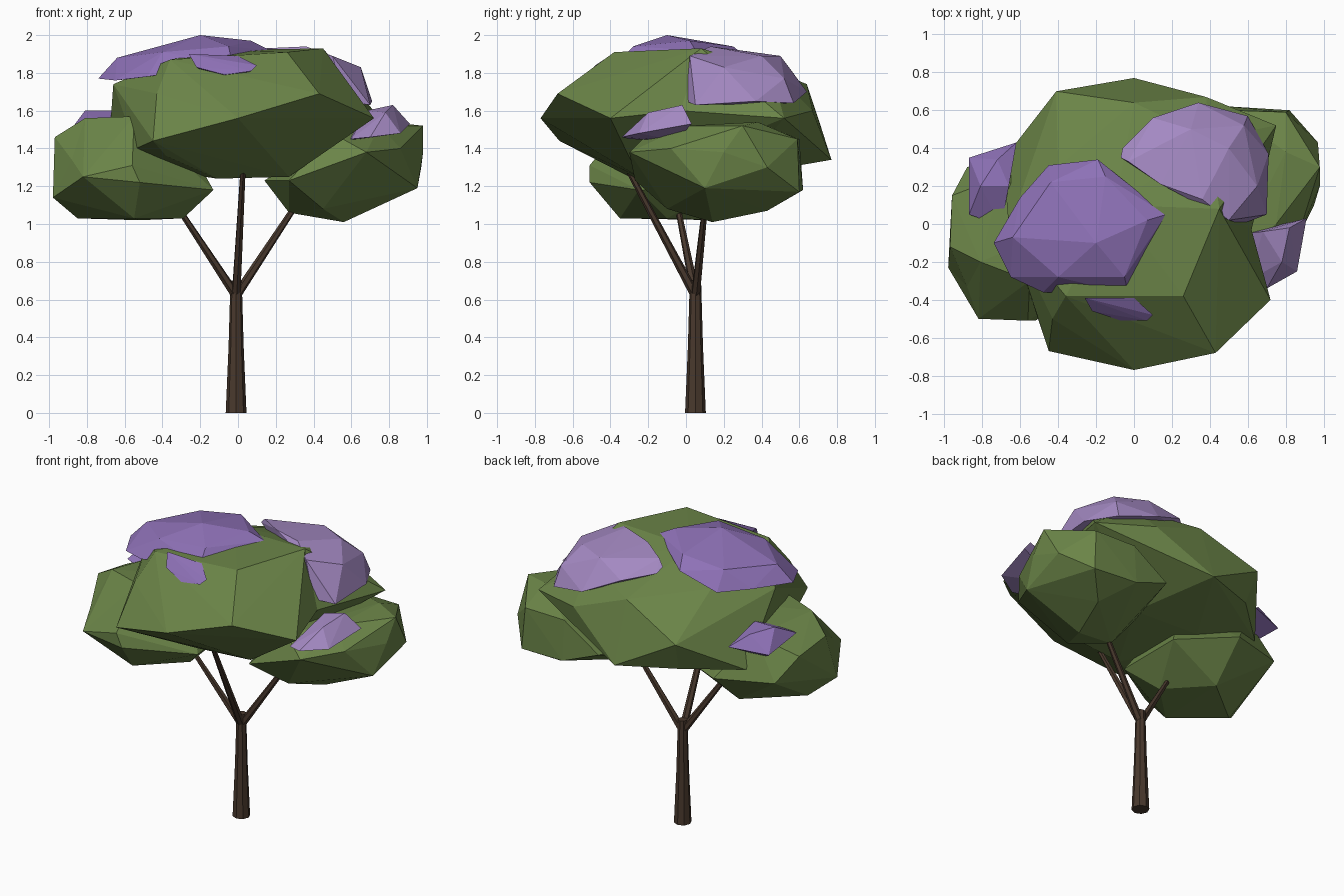
import bpy, bmesh
from mathutils import Vector

default = bpy.data.objects.get("Cube")
if default:
    bpy.data.objects.remove(default, do_unlink=True)


def make_material(name, colour):
    material = bpy.data.materials.new(name)
    material.use_nodes = True
    rgba = (*colour, 1)
    material.diffuse_color = rgba
    material.node_tree.nodes["Principled BSDF"].inputs["Base Color"].default_value = rgba
    return material


bark = make_material("bark brown", (.066, .04, .026))
leaf = make_material("leaf green", (.146, .232, .064))
violet = make_material("blossom violet", (.27, .165, .47))
lilac = make_material("blossom lilac", (.37, .25, .54))


def finish_object(name, bm, material):
    bmesh.ops.recalc_face_normals(bm, faces=bm.faces)
    mesh = bpy.data.meshes.new(name)
    bm.to_mesh(mesh)
    bm.free()
    mesh.materials.append(material)
    obj = bpy.data.objects.new(name, mesh)
    bpy.context.collection.objects.link(obj)
    return obj


def faceted_clump(name, material, *rings, dents=()):
    """Wrap outline rings in a faceted skin, then pull nearby edges in at the dents."""
    bm = bmesh.new()
    for ring in rings:
        for point in ring:
            bm.verts.new(point)
    result = bmesh.ops.convex_hull(bm, input=bm.verts)
    loose = {v for key in ("geom_interior", "geom_unused") for v in result[key]
             if isinstance(v, bmesh.types.BMVert)}
    bmesh.ops.delete(bm, geom=list(loose), context="VERTS")
    for dent in map(Vector, dents):
        edge = min(bm.edges, key=lambda e: (
            (e.verts[0].co + e.verts[1].co) / 2 - dent).length)
        split = bmesh.ops.subdivide_edges(bm, edges=[edge], cuts=1)
        for item in split["geom_inner"]:
            if isinstance(item, bmesh.types.BMVert):
                item.co = dent
        bmesh.ops.triangulate(bm, faces=bm.faces)
    return finish_object(name, bm, material)


def tapered_limb(name, stations, sides):
    """Loft polygon rings along a line of (centre, radius) stations."""
    bm = bmesh.new()
    axis = Vector(stations[-1][0]) - Vector(stations[0][0])
    turn = axis.to_track_quat("Z", "Y").to_matrix().to_4x4()
    loops = []
    for centre, radius in stations:
        circle = bmesh.ops.create_circle(bm, segments=sides, radius=radius)["verts"]
        bmesh.ops.transform(bm, matrix=turn, verts=circle)
        bmesh.ops.translate(bm, vec=centre, verts=circle)
        loops.append(circle)
    for low, high in zip(loops, loops[1:]):
        for i in range(sides):
            j = (i + 1) % sides
            bm.faces.new((low[i], low[j], high[j], high[i]))
    bm.faces.new(loops[0])
    bm.faces.new(loops[-1])
    return finish_object(name, bm, bark)


# Trunk and three branches
root_x, root_y = -.01, .05
tapered_limb("trunk", [((root_x, root_y, 0), .055),
                       ((root_x, root_y, .35), .04),
                       ((root_x, root_y, .7), .03)], 8)
branch_tips = {
    "front_branch": (.03, -.34, 1.35),
    "right_branch": (-.34, -.05, 1.12),
    "left_branch": (.36, .11, 1.18),
}
for branch_name, tip in branch_tips.items():
    tapered_limb(branch_name, [((root_x, root_y, .62), .025), (tip, .014)], 6)

# Main canopy: underside, belt, crown
faceted_clump(
    "main_canopy", leaf,
    [(-.11, -.28, 1.24), (.27, -.25, 1.25), (-.38, -.5, 1.36),
     (.2, .25, 1.25), (-.3, .25, 1.27)],
    [(0, -.77, 1.56), (.43, -.68, 1.69), (.72, -.4, 1.56),
     (.75, .52, 1.56), (.38, .67, 1.6), (0, .77, 1.34), (-.38, .62, 1.36),
     (-.41, .7, 1.56), (-.69, .34, 1.33), (-.54, -.4, 1.4), (-.45, -.67, 1.44)],
    [(.26, -.38, 1.91), (-.36, -.38, 1.87), (.45, .08, 1.93), (-.1, .1, 1.92),
     (-.4, .3, 1.79), (0, .64, 1.74), (.4, .45, 1.82), (-.66, -.02, 1.74),
     (-.43, -.5, 1.69)],
    dents=[(.62, -.03, 1.6)])

# Side canopies: underside, belt, crown
faceted_clump(
    "right_canopy", leaf,
    [(-.85, -.1, 1.03), (-.55, -.35, 1.03), (-.29, -.1, 1.03), (-.52, .17, 1.02)],
    [(-.98, -.23, 1.14), (-.82, -.5, 1.25), (-.52, -.51, 1.22), (-.56, -.51, 1.31),
     (-.13, -.25, 1.18), (-.15, .2, 1.2), (-.5, .42, 1.25), (-.88, .3, 1.27),
     (-.96, .15, 1.42)],
    [(-.81, -.2, 1.56), (-.55, -.3, 1.57), (-.35, 0, 1.57), (-.7, .25, 1.53),
     (-.97, -.12, 1.46)],
    dents=[(-.88, -.33, 1.34)])
faceted_clump(
    "left_canopy", leaf,
    [(.56, .14, 1.01), (.27, .1, 1.06), (.45, -.1, 1.08), (.65, .43, 1.07)],
    [(.14, .15, 1.23), (.27, -.27, 1.23), (.68, -.3, 1.38), (.95, .1, 1.19),
     (.86, -.08, 1.4), (.98, .2, 1.38), (.97, .43, 1.3), (.82, .6, 1.17),
     (.5, .62, 1.18), (.24, .6, 1.28), (.98, .3, 1.52)],
    [(.8, .59, 1.45), (.5, .6, 1.45), (.5, -.2, 1.48), (.8, .38, 1.54),
     (.75, 0, 1.52)])

# Blossom patches resting on the canopies
faceted_clump(
    "crown_blossom", violet,
    [(-.74, -.1, 1.77), (-.6, .14, 1.78), (-.45, .31, 1.78), (-.19, .34, 1.87),
     (.17, .05, 1.92), (-.03, -.37, 1.85), (-.48, -.36, 1.78), (-.65, -.28, 1.76)],
    [(-.64, -.07, 1.88), (-.2, -.1, 2), (-.44, .22, 1.9), (.07, .02, 1.97),
     (-.15, .25, 1.94), (-.4, -.28, 1.91), (-.05, -.28, 1.94)])
faceted_clump(
    "front_blossom", violet,
    [(-.26, -.39, 1.9), (0, -.39, 1.89), (.1, -.48, 1.84), (.07, -.51, 1.81),
     (-.07, -.51, 1.79), (-.22, -.46, 1.83), (-.08, -.4, 1.75)])
faceted_clump(
    "back_blossom", lilac,
    [(-.07, .35, 1.87), (-.06, .4, 1.84), (.1, .56, 1.81), (.34, .64, 1.7),
     (.6, .57, 1.64), (.71, .37, 1.65), (.7, .05, 1.63), (.57, 0, 1.65)],
    [(-.03, .33, 1.91), (.14, .21, 1.93), (.36, .13, 1.94), (.5, .4, 1.89),
     (.65, .2, 1.83), (.3, .5, 1.89), (.58, .52, 1.77), (.5, .02, 1.89)])
faceted_clump(
    "right_blossom", violet,
    [(-.87, .35, 1.48), (-.87, .05, 1.52), (-.7, -.01, 1.5), (-.62, .43, 1.5),
     (-.75, .2, 1.38)],
    [(-.81, .2, 1.6), (-.66, .2, 1.6), (-.72, .34, 1.58)])
faceted_clump(
    "left_blossom", lilac,
    [(.58, -.05, 1.44), (.7, -.34, 1.46), (.86, -.25, 1.48), (.91, .03, 1.53),
     (.6, -.3, 1.45)],
    [(.82, -.02, 1.63), (.68, -.04, 1.6), (.78, -.2, 1.59)])
